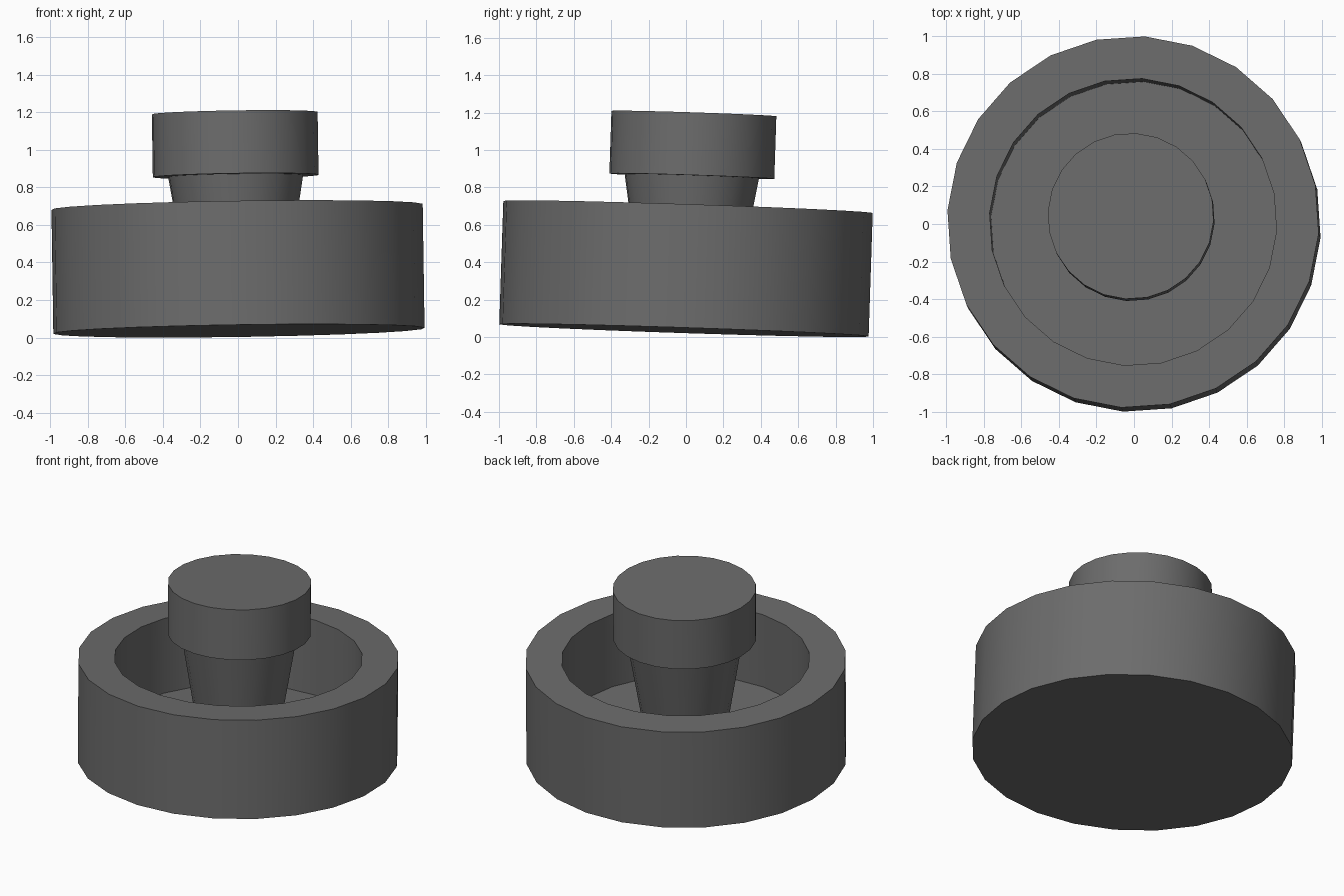
import bpy, bmesh
from math import cos, sin, pi, radians
from mathutils import Vector, Matrix

if "Cube" in bpy.data.objects:
    bpy.data.objects.remove(bpy.data.objects["Cube"])

SIDES = 24
# The whole piece leans slightly
AXIS = Vector((-0.015, 0.033, 1)).normalized()
TILT = Vector((0, 0, 1)).rotation_difference(AXIS).to_matrix().to_4x4()
PLACE = Matrix.Translation((0.005, -0.011, 0.036)) @ TILT

dark = bpy.data.materials.new("dark_grey")
dark.diffuse_color = (0.15, 0.15, 0.15, 1)
dark.use_nodes = True
dark.node_tree.nodes["Principled BSDF"].inputs["Base Color"].default_value = dark.diffuse_color


def lathe(name, profile, offset=(0, 0)):
    """Revolve (radius, height) points; both ends are closed by flat discs."""
    bm = bmesh.new()
    rings = []
    for r, z in profile:
        angles = [2 * pi * i / SIDES + radians(-3.6) for i in range(SIDES)]
        rings.append([bm.verts.new((r * cos(a) + offset[0], r * sin(a) + offset[1], z))
                      for a in angles])
    for low, high in zip(rings, rings[1:]):
        for i in range(SIDES):
            j = (i + 1) % SIDES
            bm.faces.new((low[i], low[j], high[j], high[i]))
    bm.faces.new(rings[0][::-1])
    bm.faces.new(rings[-1])
    bm.transform(PLACE)
    bm.normal_update()
    mesh = bpy.data.meshes.new(name)
    bm.to_mesh(mesh)
    bm.free()
    mesh.materials.append(dark)
    obj = bpy.data.objects.new(name, mesh)
    bpy.context.collection.objects.link(obj)
    bpy.ops.object.select_all(action='DESELECT')
    obj.select_set(True)
    bpy.context.view_layer.objects.active = obj
    bpy.ops.object.shade_smooth_by_angle(angle=radians(30))
    return obj


# Thick-walled round dish with a flat floor
lathe("dish", [(0.99, 0), (0.99, 0.66), (0.765, 0.66), (0.765, 0.16)])

# Tapered stem with a wider knob on top
lathe("stem_and_knob",
      [(0.25, 0.16), (0.36, 0.825), (0.442, 0.825), (0.442, 1.16)],
      offset=(-0.005, 0.015))
